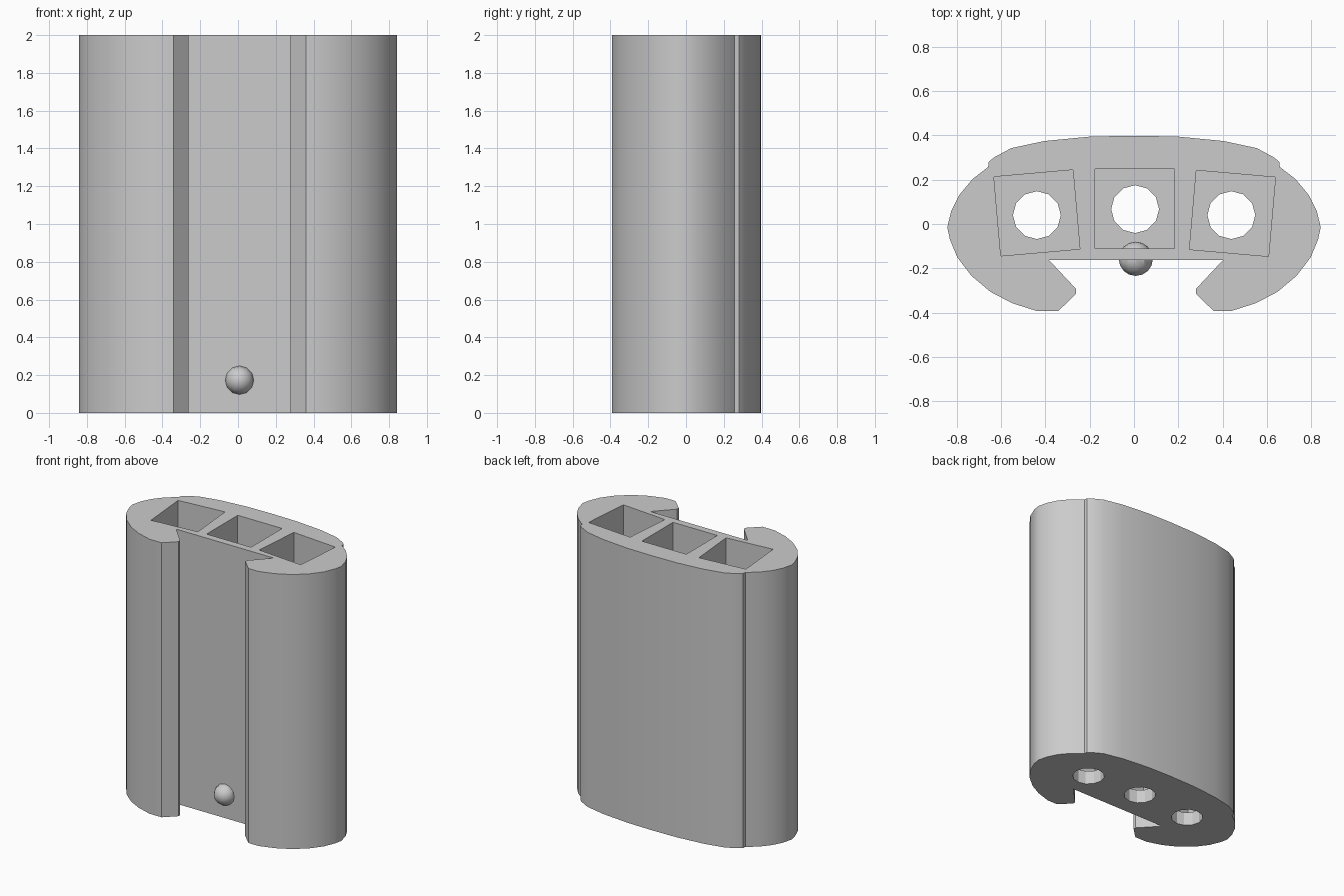
import bpy, bmesh
from math import radians
from mathutils import Matrix

if "Cube" in bpy.data.objects:
    bpy.data.objects.remove(bpy.data.objects["Cube"])

grey = bpy.data.materials.new("plain grey")
grey.use_nodes = True
grey.diffuse_color = (0.6, 0.6, 0.6, 1)
grey.node_tree.nodes["Principled BSDF"].inputs["Base Color"].default_value = (0.6, 0.6, 0.6, 1)

HEIGHT = 2.0
FLOOR = 0.1


def make_object(name, bm):
    mesh = bpy.data.meshes.new(name)
    bmesh.ops.recalc_face_normals(bm, faces=bm.faces)
    bm.to_mesh(mesh)
    bm.free()
    mesh.materials.append(grey)
    obj = bpy.data.objects.new(name, mesh)
    bpy.context.collection.objects.link(obj)
    return obj


def smooth(obj):
    bpy.ops.object.select_all(action="DESELECT")
    obj.select_set(True)
    bpy.context.view_layer.objects.active = obj
    bpy.ops.object.shade_smooth_by_angle(angle=radians(28))


def cut(obj, cutter):
    cutter.hide_render = True
    mod = obj.modifiers.new("cut", "BOOLEAN")
    mod.operation = "DIFFERENCE"
    mod.solver = "EXACT"
    mod.object = cutter
    bpy.context.view_layer.objects.active = obj
    bpy.ops.object.modifier_apply(modifier=mod.name)
    bpy.data.objects.remove(cutter)


# Extruded body: half outline from the channel round to the back, then mirrored
lip = [(0.393, -0.162), (0.27, -0.293), (0.27, -0.315), (0.35, -0.392)]
side = [(0.44, -0.392), (0.55, -0.357), (0.647, -0.306), (0.734, -0.233),
        (0.797, -0.15), (0.831, -0.068), (0.842, -0.014), (0.824, 0.059),
        (0.788, 0.131), (0.728, 0.203), (0.658, 0.257), (0.655, 0.28),
        (0.632, 0.30), (0.554, 0.342), (0.405, 0.374), (0.2, 0.394)]
SHIFT = 0.009   # the channel sits slightly off centre
right_half = [(x + SHIFT, y) for x, y in lip] + side
left_half = [(SHIFT - x, y) for x, y in lip] + [(-x, y) for x, y in side]
outline = right_half + [(0, 0.398)] + left_half[::-1]

bm = bmesh.new()
base = bm.faces.new([bm.verts.new((x, y, 0)) for x, y in outline])
top = bmesh.ops.extrude_face_region(bm, geom=[base])["geom"]
bmesh.ops.translate(bm, vec=(0, 0, HEIGHT),
                    verts=[v for v in top if isinstance(v, bmesh.types.BMVert)])
body = make_object("body", bm)

# Three square pockets, each with a round drain hole through its floor
for px, py, hx, hy, angle in [(-0.438, 0.05, -0.438, 0.04, 5),
                              (0.003, 0.069, 0.005, 0.067, 0),
                              (0.444, 0.048, 0.439, 0.04, -5)]:
    bm = bmesh.new()
    bmesh.ops.create_cube(bm, size=1, matrix=(
        Matrix.Translation((px, py, FLOOR + HEIGHT / 2))
        @ Matrix.Rotation(radians(angle), 4, "Z")
        @ Matrix.Diagonal((0.358, 0.358, HEIGHT, 1))))
    cut(body, make_object("pocket_cutter", bm))
    bm = bmesh.new()
    bmesh.ops.create_cone(bm, cap_ends=True, segments=12, radius1=0.108,
                          radius2=0.108, depth=0.6,
                          matrix=Matrix.Translation((hx, hy, 0)))
    cut(body, make_object("hole_cutter", bm))
smooth(body)

# Small round stud low in the front channel
bm = bmesh.new()
bmesh.ops.create_uvsphere(bm, u_segments=12, v_segments=8, radius=0.077, matrix=(
    Matrix.Translation((0.008, -0.157, 0.173)) @ Matrix.Rotation(radians(90), 4, "X")))
stud = make_object("stud", bm)
smooth(stud)
